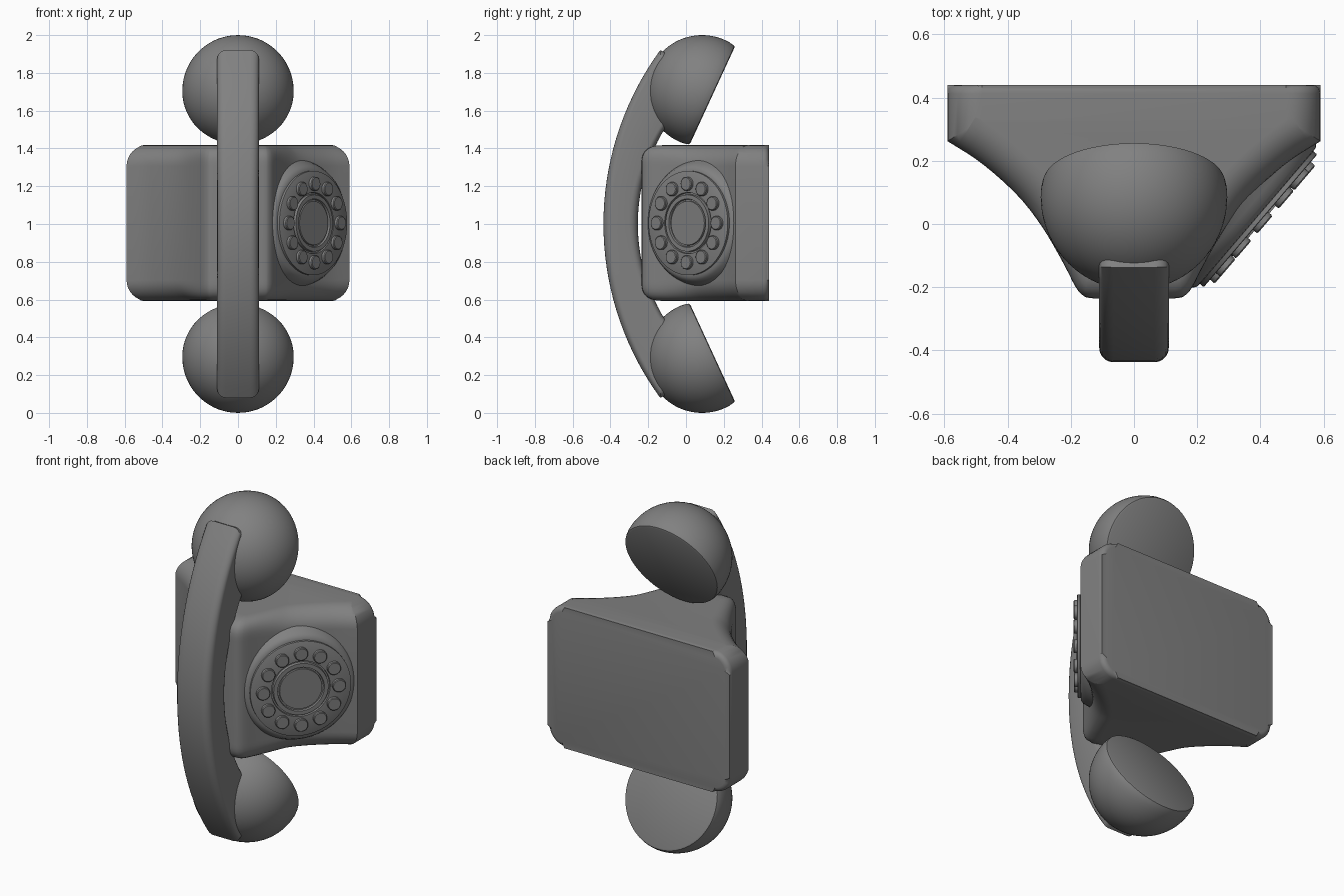
import bpy, bmesh
from math import sin, cos, pi, sqrt
from mathutils import Vector, Matrix

cube = bpy.data.objects.get("Cube")
if cube:
    bpy.data.objects.remove(cube)

grey = bpy.data.materials.new("plain grey")
grey.use_nodes = True
COLOR = (0.22, 0.22, 0.22, 1)
grey.diffuse_color = COLOR
grey.node_tree.nodes["Principled BSDF"].inputs["Base Color"].default_value = COLOR


def finish(bm, name, angle=35):
    """Turn a bmesh into a smooth shaded grey object."""
    bmesh.ops.recalc_face_normals(bm, faces=bm.faces[:])
    mesh = bpy.data.meshes.new(name)
    bm.to_mesh(mesh)
    bm.free()
    mesh.materials.append(grey)
    obj = bpy.data.objects.new(name, mesh)
    bpy.context.collection.objects.link(obj)
    bpy.ops.object.select_all(action='DESELECT')
    obj.select_set(True)
    bpy.context.view_layer.objects.active = obj
    bpy.ops.object.shade_smooth_by_angle(angle=angle * pi / 180)
    return obj


def skin(bm, rings, closed=True):
    """Join neighbouring rings of vertices with quads."""
    for a, b in zip(rings, rings[1:]):
        n = len(a)
        for i in range(n if closed else n - 1):
            j = (i + 1) % n
            bm.faces.new((a[i], a[j], b[j], b[i]))


def lathe(name, profile, matrix, sides=48):
    """Revolve (radius, height) points about local z."""
    bm = bmesh.new()
    rings = [[bm.verts.new(matrix @ Vector((r * cos(2 * pi * i / sides), r * sin(2 * pi * i / sides), h)))
              for i in range(sides)] for r, h in profile]
    skin(bm, rings)
    bm.faces.new(rings[0])
    bm.faces.new(rings[-1])
    return finish(bm, name)


def frame(origin, normal):
    return Matrix.Translation(origin) @ Vector(normal).to_track_quat('Z', 'Y').to_matrix().to_4x4()


def smooth_path(points, steps=3):
    """Catmull-Rom curve through 2D points."""
    p = [Vector(q) for q in points]
    p = [2 * p[0] - p[1]] + p + [2 * p[-1] - p[-2]]
    out = []
    for a, b, c, d in zip(p, p[1:], p[2:], p[3:]):
        for s in range(steps):
            t = s / steps
            out.append(0.5 * (2 * b + (c - a) * t + (2 * a - 5 * b + 4 * c - d) * t * t
                              + (3 * b - a - 3 * c + d) * t ** 3))
    return out + [p[-2]]


# Body: wedge plan with hollow cheeks, fillet at top and bottom
MID, HALF, FILLET, BACK = 1.005, 0.412, 0.11, 0.44
plan = smooth_path([(.59, .262), (.5, .205), (.42, .14), (.35, .07), (.29, -.01), (.245, -.085),
                    (.21, -.15), (.187, -.195), (.165, -.223), (.13, -.235), (0, -.235)])


def body_section(f):
    """Plan outline shrunk by the fillet fraction f."""
    half = []
    for i, p in enumerate(plan):
        a, b = plan[max(i - 1, 0)], plan[min(i + 1, len(plan) - 1)]
        t = (b - a).normalized()
        n = Vector((-t.y, t.x))
        k = max(0, min(2, (.32 - p.x) * 18))
        n = (n + Vector((0, -k))).normalized()
        if i == 0:
            n = Vector((1, -.62))
        half.append(p - n * FILLET * f ** (1 + k / 4))
    half[-1].x = 0
    half.insert(0, Vector((half[0].x, BACK)))
    return half + [Vector((-p.x, p.y)) for p in reversed(half[:-1])]


STEPS = 8
arc = [(1 - cos(i * pi / 2 / STEPS), HALF - FILLET * (1 - sin(i * pi / 2 / STEPS))) for i in range(STEPS + 1)]
layers = [(f, -h) for f, h in reversed(arc)] + arc
bm = bmesh.new()
rings = [[bm.verts.new((p.x, p.y, MID + h)) for p in body_section(f)] for f, h in layers]
skin(bm, rings, closed=False)
bm.faces.new(rings[0])
bm.faces.new(rings[-1])
back = bm.faces.new([r[0] for r in rings] + [r[-1] for r in reversed(rings)])
bmesh.ops.bevel(bm, geom=back.edges[:], offset=0.028, segments=4, profile=0.5, affect='EDGES')
finish(bm, "body")

# Dial: flared mount, plate with centre ring, and twelve round keys
out = Vector((.76, -.65, 0)).normalized()
dial = frame((.40, .01, MID), out)
lathe("dial_plate", [(.36, -.13), (.335, -.09), (.32, -.055), (.305, -.03), (.29, -.018), (.276, -.016),
                     (.276, -.002), (.272, 0), (.162, 0), (.16, -.012), (.152, -.012), (.15, .006),
                     (.128, .006), (.125, -.006), (.118, -.006), (.116, .002)], dial, 64)
for i in range(12):
    a = i * pi / 6
    spot = dial @ Matrix.Translation((.208 * cos(a), .208 * sin(a), 0))
    lathe("dial_key", [(.037, -.01), (.037, .015), (.033, .019)], spot, 24)

# Handset cups: domes cut by a slanted flat face
R, CUT = 0.295, 0.06
for name, side in (("earpiece", 1), ("mouthpiece", -1)):
    axis = Vector((0, .908, -.419 * side))
    dome = [(max(R * sin(i * pi / 40), .001), -R * cos(i * pi / 40)) for i in range(22)]
    rim = sqrt(R * R - CUT * CUT)
    dome += [(rim + .001, CUT - .014), (rim - .003, CUT - .004), (rim - .012, CUT)]
    lathe(name, dome, frame((0, .085, 1 + .705 * side), axis), 64)

# Handset handle: rounded bar between an outer and an inner arc
W, RAD = 0.11, 0.045


def arc_y(front, radius, dz):
    return front + radius - sqrt(radius ** 2 - dz ** 2)


spine = []
for i in range(33):
    u = i / 16 - 1
    spine.append((Vector((0, arc_y(-.437, 1.56, .92 * u), 1 + .92 * u)),
                  Vector((0, arc_y(-.255, .963, .5 * u), 1 + .5 * u))))
# Ends sink into the cups
spine.insert(0, (Vector((0, 0, .14)), Vector((0, 0, .45))))
spine.append((Vector((0, 0, 1.86)), Vector((0, 0, 1.55))))
bm = bmesh.new()
rings = []
for outer, inner in spine:
    mid, across = (outer + inner) / 2, (outer - inner) / 2
    depth = across.length
    across.normalize()
    ring = []
    for q, (sx, sy) in enumerate(((1, 1), (-1, 1), (-1, -1), (1, -1))):
        for s in range(6):
            a = (q + s / 5) * pi / 2
            x = sx * (W - RAD) + RAD * cos(a)
            y = sy * (depth - RAD) + RAD * sin(a)
            ring.append(bm.verts.new(mid + across * y + Vector((x, 0, 0))))
    rings.append(ring)
skin(bm, rings)
bm.faces.new(rings[0])
bm.faces.new(rings[-1])
finish(bm, "handset_handle")
